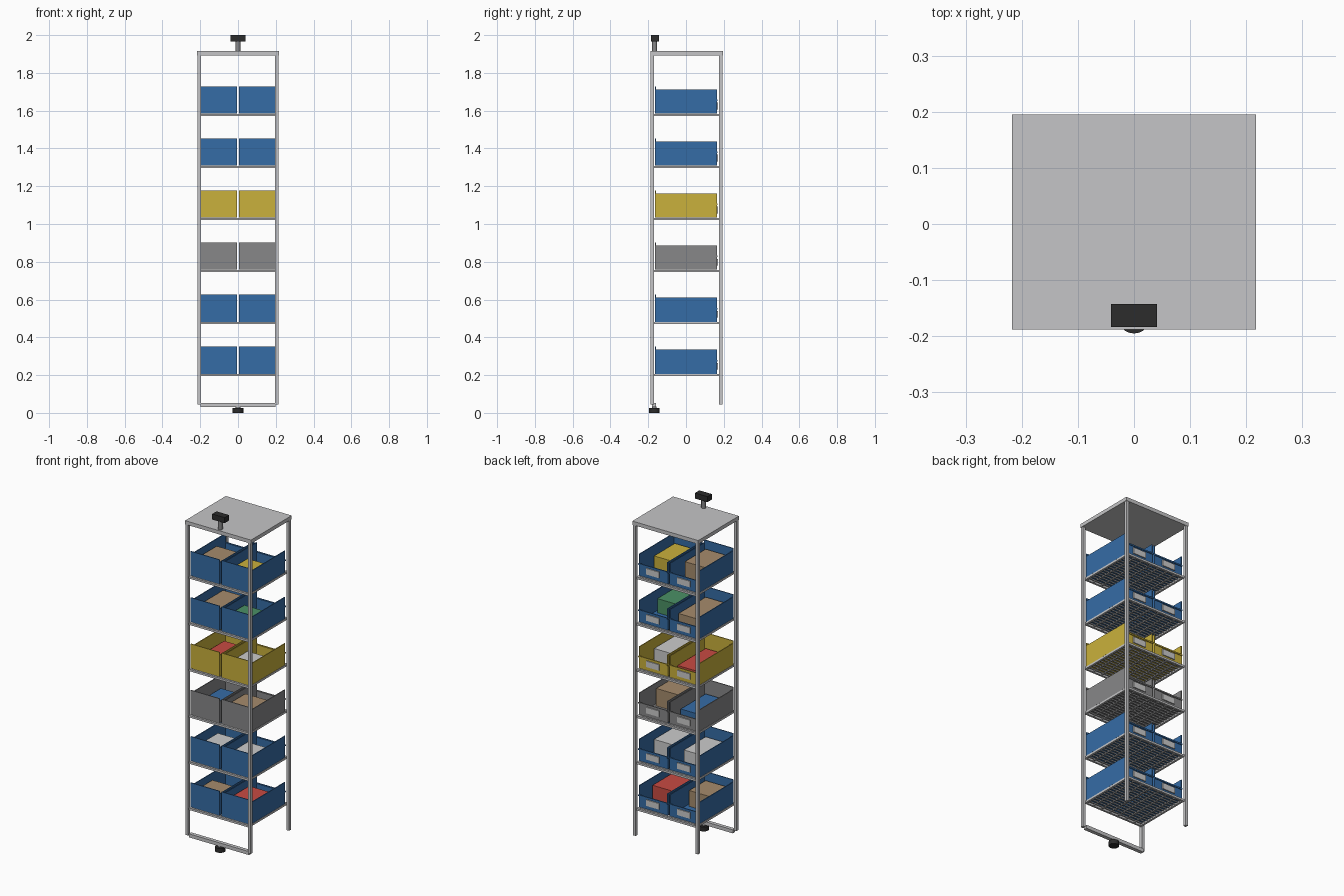
import bpy
import bmesh
from mathutils import Matrix, Vector

cube = bpy.data.objects.get("Cube")
if cube:
    bpy.data.objects.remove(cube, do_unlink=True)


def material(name, r, g, b):
    mat = bpy.data.materials.new(name)
    mat.use_nodes = True
    mat.diffuse_color = (r, g, b, 1)
    mat.node_tree.nodes["Principled BSDF"].inputs["Base Color"].default_value = (r, g, b, 1)
    return mat


STEEL = material("light steel", 0.56, 0.56, 0.57)
BLACK = material("black rubber", 0.025, 0.025, 0.025)
BLUE = material("bin blue", 0.036, 0.15, 0.38)
YELLOW = material("bin yellow", 0.59, 0.44, 0.045)
GREY = material("bin grey", 0.245, 0.245, 0.25)
TAN = material("cardboard tan", 0.38, 0.26, 0.15)
RED = material("carton red", 0.58, 0.07, 0.055)
GREEN = material("carton green", 0.07, 0.28, 0.13)
WHITE = material("carton white", 0.6, 0.6, 0.6)


def add_box(bm, x, y, z):
    """Add a box spanning three (low, high) ranges."""
    low, high = (Vector(v) for v in zip(x, y, z))
    size = Matrix.Diagonal((*(high - low), 1))
    bmesh.ops.create_cube(bm, size=1, matrix=Matrix.Translation((low + high) / 2) @ size)


def boxes(name, mat, *spans):
    bm = bmesh.new()
    for span in spans:
        add_box(bm, *span)
    mesh = bpy.data.meshes.new(name)
    bm.to_mesh(mesh)
    bm.free()
    mesh.materials.append(mat)
    obj = bpy.data.objects.new(name, mesh)
    bpy.context.collection.objects.link(obj)
    return obj


def cylinder(name, mat, radius, x, y, z0, z1):
    bpy.ops.mesh.primitive_cylinder_add(vertices=32, radius=radius, depth=z1 - z0,
                                        location=(x, y, (z0 + z1) / 2))
    obj = bpy.context.object
    obj.name = name
    obj.data.materials.append(mat)
    bpy.ops.object.shade_smooth_by_angle()
    return obj


# Frame: roof panel, four posts, lower front bar
FRONT, BACK = (-0.187, -0.169), (0.175, 0.193)
LEFT, RIGHT = (0.197, 0.214), (-0.214, -0.197)
boxes("roof_panel", STEEL, ((-0.217, 0.217), (-0.188, 0.195), (1.893, 1.915)))
for name, x, y in (("front_left_post", LEFT, FRONT), ("front_right_post", RIGHT, FRONT),
                   ("back_left_post", LEFT, BACK), ("back_right_post", RIGHT, BACK)):
    boxes(name, STEEL, (x, y, (0.045, 1.893)))
boxes("lower_front_bar", STEEL, ((-0.198, 0.198), (-0.18, -0.158), (0.032, 0.053)))

# Bottom foot and top clamp
cylinder("foot_pad", BLACK, 0.028, 0, -0.167, 0, 0.026)
cylinder("foot_bolt", GREY, 0.012, 0, -0.167, 0.026, 0.034)
cylinder("clamp_stem", GREY, 0.013, 0, -0.166, 1.915, 1.968)
boxes("clamp_pad", BLACK, ((-0.041, 0.041), (-0.184, -0.143), (1.967, 2.0)))


def shelf(name, top):
    """Rim with slats along x and crossing rods along y."""
    z = (top - 0.012, top)
    x, y = (-0.198, 0.198), (-0.178, 0.184)
    spans = [(x, (y[0], y[0] + 0.012), z), (x, (y[1] - 0.012, y[1]), z),
             ((x[0], x[0] + 0.012), y, z), ((x[1] - 0.012, x[1]), y, z)]
    slats, rods = 16, 7
    for i in range(1, slats):
        c = y[0] + (y[1] - y[0]) * i / slats
        spans.append((x, (c - 0.004, c + 0.004), (top - 0.006, top - 0.001)))
    for i in range(1, rods):
        c = x[0] + (x[1] - x[0]) * i / rods
        spans.append(((c - 0.004, c + 0.004), y, (top - 0.01, top - 0.006)))
    boxes(name, STEEL, *spans)


def storage_bin(name, mat, x0, x1, base):
    """Open bin with a tall wall towards the front and a low labelled wall behind."""
    t, y0, y1 = 0.005, -0.164, 0.163
    side, middle = base + 0.128, (x0 + x1) / 2
    boxes(name, mat,
          ((x0, x1), (y0, y1), (base, base + t)),
          ((x0, x0 + t), (y0, y1), (base, side)),
          ((x1 - t, x1), (y0, y1), (base, side)),
          ((x0, x1), (y0, y0 + t), (base, base + 0.144)),
          ((x0, x1), (y1 - t, y1), (base, base + 0.072)),
          ((x0, x1), (y1, y1 + t), (base + 0.066, base + 0.074)))
    boxes(name + "_label", WHITE, ((middle - 0.042, middle + 0.042),
                                   (y1, y1 + 0.006), (base + 0.022, base + 0.058)))


# Each tier: bin colour, then right and left cartons as (colour, back edge y, height)
TIERS = (
    (BLUE, (TAN, 0.01, 0.10), (RED, 0.065, 0.098)),
    (BLUE, (WHITE, 0.06, 0.085), (WHITE, 0.05, 0.09)),
    (GREY, (BLUE, 0.09, 0.065), (TAN, 0.03, 0.11)),
    (YELLOW, (RED, 0.12, 0.06), (WHITE, 0.05, 0.08)),
    (BLUE, (TAN, 0.11, 0.09), (GREEN, 0.02, 0.09)),
    (BLUE, (TAN, 0.05, 0.10), (YELLOW, 0.05, 0.08)),
)
for i, (bin_mat, *cartons) in enumerate(TIERS):
    top = 0.206 + 0.2755 * i
    tier = f"tier_{i + 1}"
    shelf(f"{tier}_shelf", top)
    for side, x0, x1, (mat, back, height) in zip(("right", "left"), (-0.197, 0.006),
                                                (-0.006, 0.197), cartons):
        storage_bin(f"{tier}_{side}_bin", bin_mat, x0, x1, top + 0.001)
        boxes(f"{tier}_{side}_carton", mat,
              ((x0 + 0.022, x1 - 0.022), (-0.145, back), (top + 0.006, top + height)))
